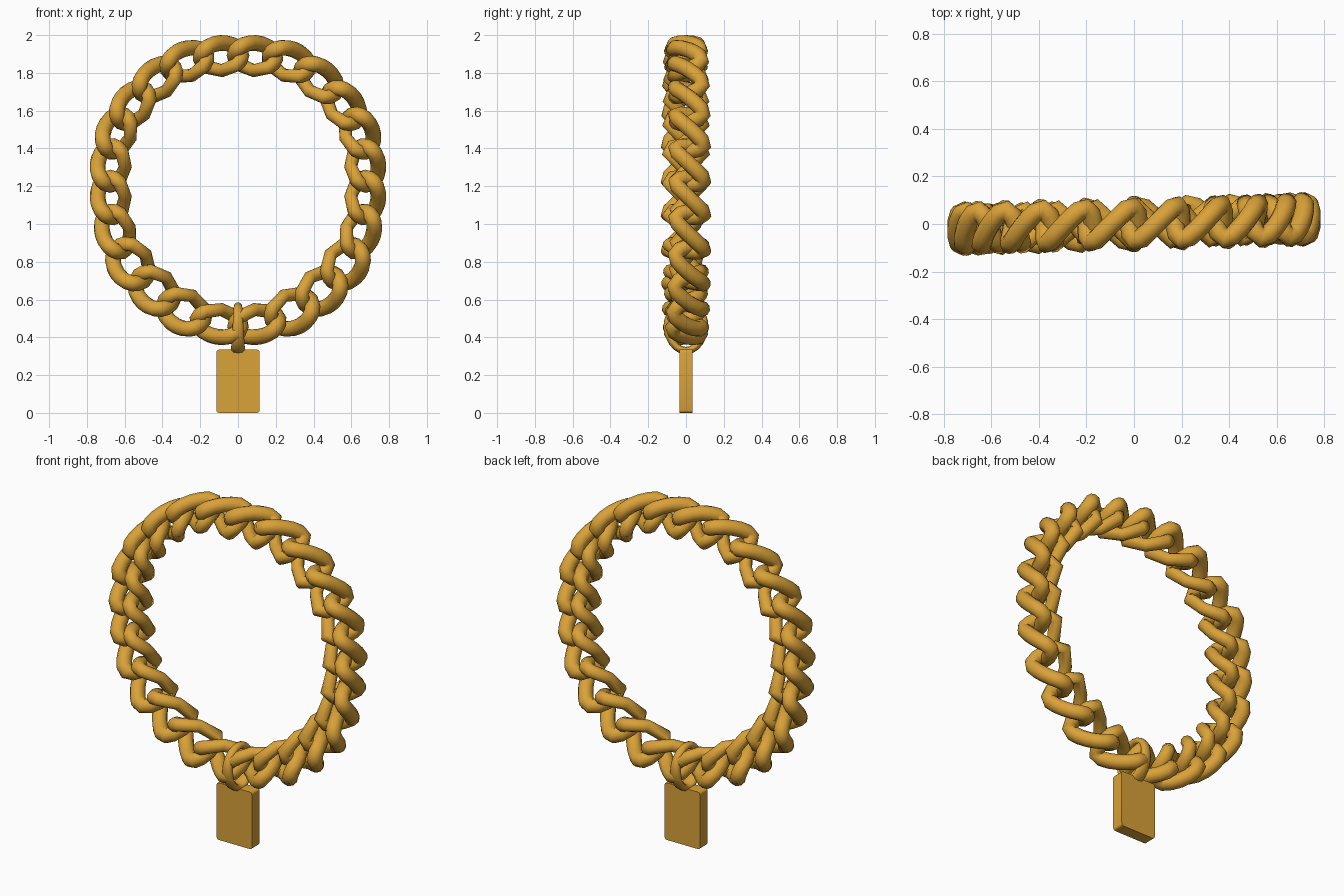
import bpy, bmesh
from math import sin, cos, pi, radians
from mathutils import Vector

cube = bpy.data.objects.get("Cube")
if cube:
    bpy.data.objects.remove(cube)

gold = bpy.data.materials.new("gold")
gold.use_nodes = True
colour = (0.70, 0.36, 0.04, 1)
gold.diffuse_color = colour
bsdf = gold.node_tree.nodes["Principled BSDF"]
bsdf.inputs["Base Color"].default_value = colour
bsdf.inputs["Roughness"].default_value = 0.5


def finish(name, bm, angle):
    bmesh.ops.recalc_face_normals(bm, faces=bm.faces)
    mesh = bpy.data.meshes.new(name)
    bm.to_mesh(mesh)
    bm.free()
    mesh.materials.append(gold)
    obj = bpy.data.objects.new(name, mesh)
    bpy.context.collection.objects.link(obj)
    bpy.ops.object.select_all(action='DESELECT')
    obj.select_set(True)
    bpy.context.view_layer.objects.active = obj
    bpy.ops.object.shade_smooth_by_angle(angle=radians(angle))
    return obj


def closed_tube(name, points, depths, widths, sides=10, angle=65):
    """Sweep an oval section round a closed loop of points."""
    bm = bmesh.new()
    n = len(points)
    centre = sum(points, Vector()) / n
    rings = []
    for i, p in enumerate(points):
        along = (points[(i + 1) % n] - points[i - 1]).normalized()
        across = along.cross(p - centre).normalized()
        out = across.cross(along)
        rings.append([bm.verts.new(p + out * depths[i] * cos(k * 2 * pi / sides)
                                   + across * widths[i] * sin(k * 2 * pi / sides))
                      for k in range(sides)])
    for i in range(n):
        a, b = rings[i - 1], rings[i]
        for k in range(sides):
            bm.faces.new((a[k - 1], a[k], b[k], b[k - 1]))
    return finish(name, bm, angle)


# Chain path: right half listed from the top down, then mirrored
half = [(.09, 1.885), (.27, 1.855), (.425, 1.76), (.555, 1.625), (.64, 1.48),
        (.67, 1.31), (.67, 1.14), (.645, .96), (.565, .79), (.44, .65),
        (.285, .54), (.1, .475)]
path = [Vector((x, .03 * x, z)) for x, z in half]
path += [Vector((-p.x, -p.y, p.z)) for p in reversed(path)]

# Twisted curb links: rounded outer strand, thinner angular inner strand
angles = [radians(d) for d in
          [i * 18 for i in range(11)] + [200, 220, 270, 320, 340]]
wire = [.042 + .007 * min(0, sin(t)) for t in angles]
count = len(path)
for i, c in enumerate(path):
    before, after = path[i - 1], path[(i + 1) % count]
    along = after - before
    along.y = 0
    along.normalize()
    out = Vector((-along.z, 0, along.x))
    pitch = ((after - c).length + (c - before).length) / 2
    length = pitch / 2 + .018
    # Links low on each side are broader
    height = .09 if .5 < c.z < .8 else .073
    points = []
    for t in angles:
        twist = .072 * (sin(2 * t) + .12 * sin(4 * t))
        points.append(c + along * length * cos(t) + out * height * sin(t)
                      + Vector((0, twist, 0)))
    closed_tube(f"chain_link_{i + 1}", points, wire, wire)

# Bail loop joining the pendant to the chain, wider at its foot
turns = [i * 2 * pi / 20 for i in range(20)]
closed_tube("pendant_bail",
            [Vector((0, .11 * sin(t) * (.9 + .1 * cos(t)),
                     .447 + .118 * cos(t))) for t in turns],
            [.02] * len(turns), [.023 + .008 * (1 - cos(t)) for t in turns])

# Rectangular pendant block
bm = bmesh.new()
bmesh.ops.create_cube(bm, size=1)
for v in bm.verts:
    v.co = Vector((v.co.x * .23, v.co.y * .07, (v.co.z + .5) * .335))
corners = [e for e in bm.edges
           if abs(e.verts[0].co.y - e.verts[1].co.y) > .01]
bmesh.ops.bevel(bm, geom=corners, offset=.014, segments=3, profile=.5,
                affect='EDGES')
finish("pendant_block", bm, 35)
